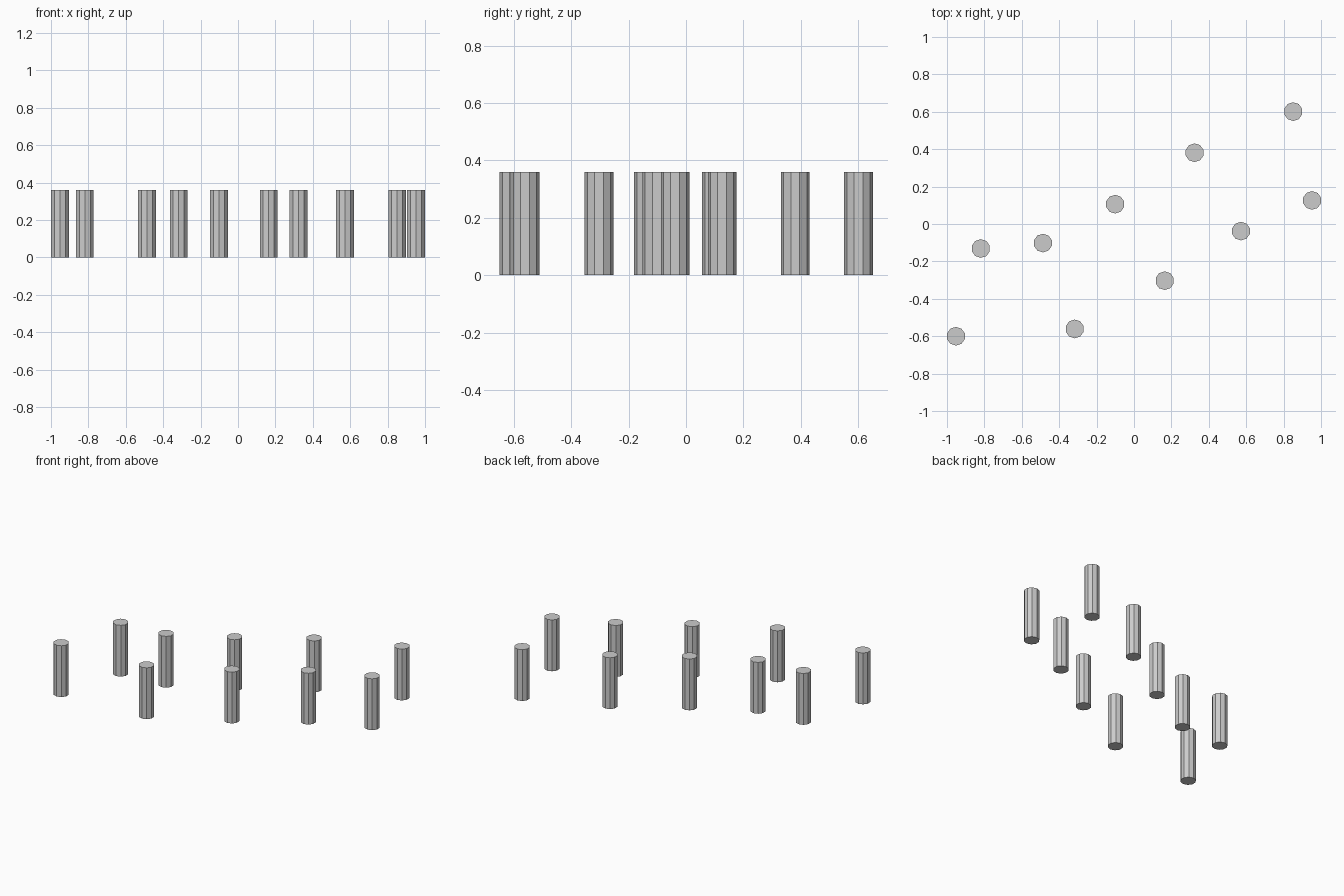
import bpy, bmesh
from math import sin, cos, pi

if "Cube" in bpy.data.objects:
    bpy.data.objects.remove(bpy.data.objects["Cube"])

RADIUS, HEIGHT, SIDES = 0.05, 0.36, 10


def post(name, x, y):
    """Ten-sided flat-shaded post standing on the ground, corners on the y axis."""
    bm = bmesh.new()
    ring = [bm.verts.new((RADIUS * cos(pi / 2 + 2 * pi * i / SIDES),
                          RADIUS * sin(pi / 2 + 2 * pi * i / SIDES), 0))
            for i in range(SIDES)]
    base = bm.faces.new(ring)
    # Raise the base outline into a closed prism
    top = bmesh.ops.extrude_face_region(bm, geom=[base], use_keep_orig=True)
    verts = [v for v in top["geom"] if isinstance(v, bmesh.types.BMVert)]
    bmesh.ops.translate(bm, verts=verts, vec=(0, 0, HEIGHT))
    bmesh.ops.recalc_face_normals(bm, faces=bm.faces)
    mesh = bpy.data.meshes.new(name)
    bm.to_mesh(mesh)
    bm.free()
    obj = bpy.data.objects.new(name, mesh)
    obj.location = (x, y, 0)
    bpy.context.collection.objects.link(obj)


# Two staggered rows of posts running diagonally
rows = {
    "back_post": [(-0.819, -0.131), (-0.487, -0.102), (-0.101, 0.106),
                  (0.324, 0.381), (0.851, 0.601)],
    "front_post": [(-0.952, -0.60), (-0.317, -0.561), (0.164, -0.303),
                   (0.572, -0.038), (0.952, 0.126)],
}
for name, spots in rows.items():
    for i, (x, y) in enumerate(spots, 1):
        post(f"{name}_{i}", x, y)
